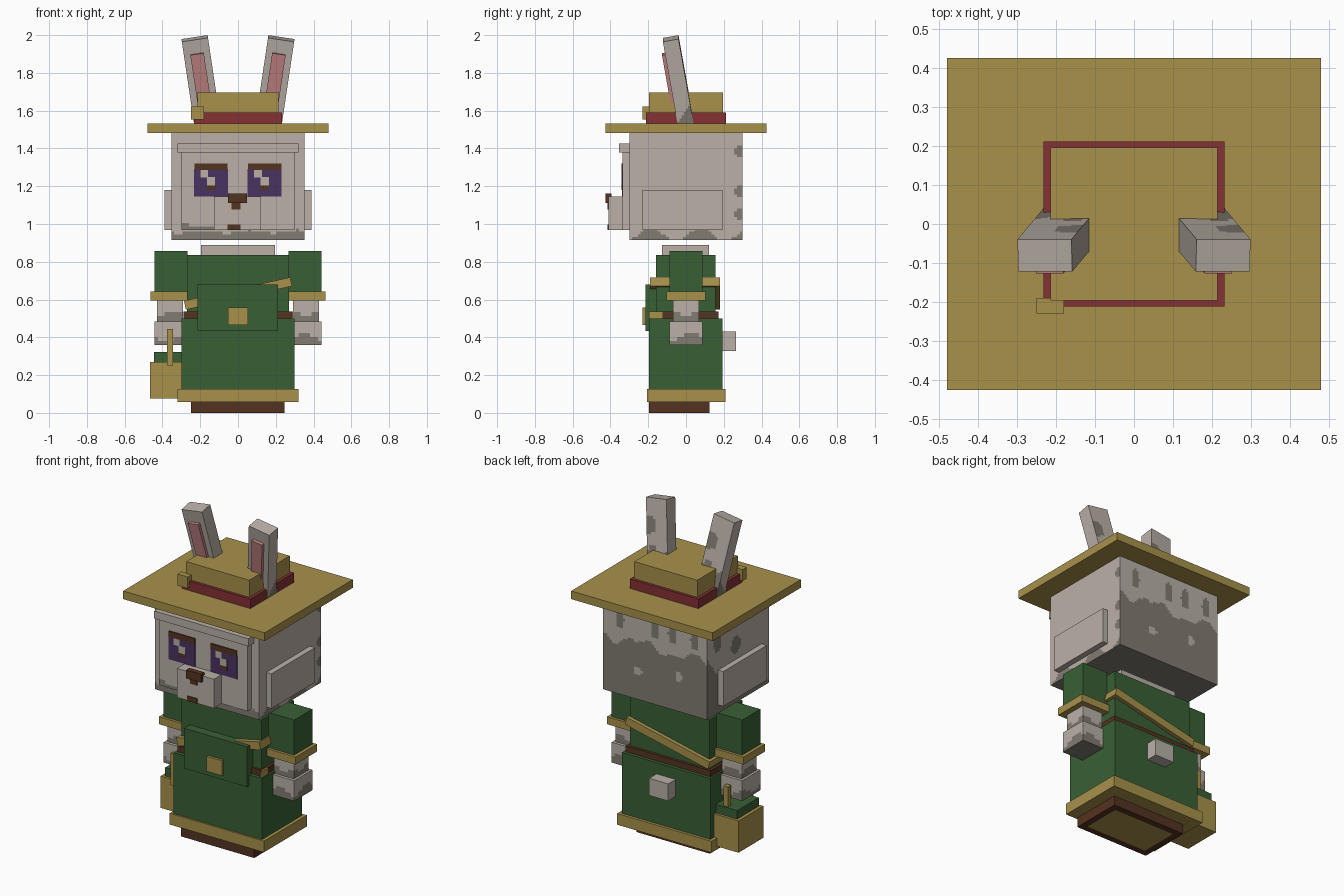
import bpy, bmesh
from math import sin, radians
from mathutils import Vector

cube = bpy.data.objects.get("Cube")
if cube:
    bpy.data.objects.remove(cube, do_unlink=True)


def linear(v):
    v /= 255
    return v / 12.92 if v <= 0.04045 else ((v + 0.055) / 1.055) ** 2.4


def material(name, *rgb):
    m = bpy.data.materials.new(name)
    m.use_nodes = True
    col = [linear(v) for v in rgb] + [1]
    m.diffuse_color = col
    m.node_tree.nodes["Principled BSDF"].inputs["Base Color"].default_value = col
    return m


fur = material("pale_fur", 186, 176, 167)
dark = material("dark_fur", 129, 123, 113)
green = material("green_cloth", 57, 96, 53)
straw = material("straw", 168, 145, 75)
red = material("red_ribbon", 134, 49, 54)
pink = material("pink_ear", 194, 131, 132)
purple = material("purple_eye", 74, 50, 98)
brown = material("brown_leather", 84, 51, 33)


def box(name, x, y, z, mat, alt=None, rule=None, step=0.02):
    """Box from three ranges; a rule(centre, normal) picks faces for the alt colour."""
    bm = bmesh.new()
    bmesh.ops.create_cube(bm, size=1)
    ranges = (sorted(x), sorted(y), sorted(z))
    for v in bm.verts:
        v.co = [r[0] if c < 0 else r[1] for c, r in zip(v.co, ranges)]
    if rule:
        for axis, (lo, hi) in enumerate(ranges):
            n = max(1, round((hi - lo) / step))
            for i in range(1, n):
                co, no = Vector(), Vector()
                co[axis], no[axis] = lo + (hi - lo) * i / n, 1
                bmesh.ops.bisect_plane(bm, geom=bm.verts[:] + bm.edges[:] + bm.faces[:],
                                       plane_co=co, plane_no=no)
        bm.normal_update()
        for f in bm.faces:
            f.material_index = int(rule(f.calc_center_median(), f.normal))
    me = bpy.data.meshes.new(name)
    bm.to_mesh(me)
    bm.free()
    me.materials.append(mat)
    if alt:
        me.materials.append(alt)
    ob = bpy.data.objects.new(name, me)
    bpy.context.collection.objects.link(ob)
    return ob


def span(c, half):
    return (c - half, c + half)


def sided(s, a, b):
    return (s * a, s * b)


def spot(u, v, cu, cv, ru, rv):
    return ((u - cu) / ru) ** 2 + ((v - cv) / rv) ** 2 < 1


# Fur patch rules
def head_patch(c, n):
    x, y, z = c
    if n.z < -0.5:
        return True
    if n.y < -0.5:
        return z < 0.96 + 0.008 * sin(25 * x)
    if n.y > 0.5:
        if spot(x, z, 0.12, 1.09, 0.03, 0.025) or spot(x, z, -0.16, 1.13, 0.025, 0.03):
            return False
        drops = any(spot(x, z, cx, 1.38, 0.03, 0.06) for cx in (-0.27, -0.12, 0, 0.24))
        return drops or z < 1.26 + 0.025 * sin(17 * x) + 0.015 * sin(41 * x)
    if n.x > 0.5:
        edge = any(spot(y, z, 0.29, cz, 0.03, 0.03) for cz in (1.05, 1.17, 1.38))
        return edge or z < 0.945 + 0.035 * sin(24 * y + 6)
    if n.x < -0.5:
        return z < 1.1 + 0.5 * y + 0.04 * sin(24 * y) or spot(y, z, 0.2, 1.36, 0.04, 0.07) \
            or spot(y, z, 0.02, 1.27, 0.05, 0.05)
    return False


def ear_patch(c, n):
    if n.y > 0.5:
        return c.z < 0.2 + 0.03 * sin(50 * c.x) or spot(c.x, c.z, 0.05, 0.34, 0.05, 0.05)
    return abs(n.x) > 0.5 and c.z < 0.1 + c.y


def hand_patch(c, n):
    return n.z < -0.5 or c.z < 0.4 + 0.02 * sin(30 * (c.x + c.y))


def arm_patch(c, n):
    return c.z < 0.53 + 0.015 * sin(40 * (c.x - c.y))


# Head and face
box("head", (-0.353, 0.353), (-0.3, 0.3), (0.915, 1.49), fur, dark, head_patch, 0.015)
box("face_plate", (-0.3, 0.3), (-0.335, -0.29), (0.967, 1.4), fur, dark,
    lambda c, n: c.z < 0.99 - 0.12 * (c.x + 0.2) and c.x < -0.1)
box("brow_ridge", (-0.32, 0.32), (-0.355, -0.29), (1.378, 1.425), fur)
box("muzzle", (-0.127, 0.123), (-0.41, -0.33), (0.967, 1.145), fur)
box("nose", (-0.053, 0.048), (-0.427, -0.395), (1.11, 1.162), brown)
box("nose_tip", (-0.035, 0.012), (-0.415, -0.408), (1.078, 1.11), brown)
box("mouth", (-0.055, 0.012), (-0.415, -0.408), (0.967, 0.997), brown)
for side, cx in (("right", -0.143), ("left", 0.141)):
    box(side + "_eye", span(cx, 0.09), (-0.339, -0.334), (1.146, 1.29), purple)
    box(side + "_eyelid", span(cx, 0.088), (-0.342, -0.334), (1.285, 1.32), brown)
    box(side + "_pupil", span(cx, 0.024), (-0.341, -0.334), (1.18, 1.21), brown)
    box(side + "_eye_glint_upper", span(cx - 0.035, 0.02), (-0.342, -0.334), (1.245, 1.285), fur)
    box(side + "_eye_glint_lower", span(cx, 0.022), (-0.342, -0.334), (1.205, 1.25), fur)

# Hat
box("hat_brim", (-0.48, 0.48), (-0.427, 0.427), (1.482, 1.532), straw)
box("hat_crown", (-0.214, 0.214), (-0.196, 0.196), (1.53, 1.695), straw)
box("hat_band", (-0.232, 0.232), (-0.212, 0.212), (1.53, 1.59), red)
box("hat_knot", (-0.25, -0.18), (-0.23, -0.19), (1.552, 1.622), straw)

# Mirrored parts: ears, cheeks and arms
for side, s in (("right", -1), ("left", 1)):
    ear = box(side + "_ear", span(0, 0.07), span(0, 0.042), (0, 0.495), fur, dark, ear_patch, 0.015)
    inner = box(side + "_inner_ear", span(0, 0.036), (-0.06, -0.03), (0.05, 0.42), pink)
    for part in (ear, inner):
        part.location = (s * 0.157, 0.005, 1.5)
        part.rotation_euler = (radians(10), s * radians(8.5), 0)
    box(side + "_cheek", sided(s, 0.34, 0.388), (-0.23, 0.193), (0.967, 1.18), fur)
    box(side + "_sleeve", sided(s, 0.268, 0.443), span(0, 0.088), (0.6, 0.857), green)
    box(side + "_cuff", sided(s, 0.266, 0.463), span(0, 0.104), (0.596, 0.642), straw)
    box(side + "_forearm", sided(s, 0.292, 0.428), span(0, 0.07), (0.47, 0.6), fur, dark, arm_patch)
    box(side + "_hand", sided(s, 0.3, 0.443), span(0, 0.088), (0.36, 0.485), fur, dark, hand_patch)

# Body
box("neck", (-0.195, 0.195), (-0.127, 0.123), (0.82, 0.89), fur)
box("upper_tunic", (-0.27, 0.27), (-0.16, 0.157), (0.48, 0.837), green)
box("belt", (-0.288, 0.288), (-0.173, 0.173), (0.49, 0.537), brown)
box("belt_tab", (0.284, 0.292), (-0.197, -0.125), (0.5, 0.537), straw)
box("lower_tunic", (-0.3, 0.3), (-0.196, 0.193), (0.07, 0.5), green)
box("hem_trim", (-0.32, 0.32), (-0.206, 0.21), (0.058, 0.127), straw)
box("feet", (-0.25, 0.247), (-0.196, 0.125), (0, 0.06), brown, straw,
    lambda c, n: n.z < -0.5 and abs(c.x) < 0.205 and abs(c.y + 0.035) < 0.12)
box("front_pouch", (-0.215, 0.213), (-0.215, -0.15), (0.433, 0.68), green)
box("pouch_buckle", (-0.054, 0.052), (-0.23, -0.21), (0.465, 0.557), straw)
box("tail", span(0, 0.065), (0.19, 0.265), (0.327, 0.432), fur)

# Sash slanting around the chest
sash = box("sash", span(0, 0.288), (-0.19, 0.181), span(0, 0.024), straw)
sash.location = (0, 0, 0.632)
sash.rotation_euler = (0, -radians(12.5), 0)

# Side satchel
box("satchel", (-0.465, -0.29), (-0.085, 0.155), (0.075, 0.27), straw)
box("satchel_flap", (-0.445, -0.29), (-0.07, 0.14), (0.27, 0.322), green)
for end, y in (("front", -0.1), ("back", 0.115)):
    box(end + "_satchel_strap", span(-0.36, 0.016), span(y, 0.015), (0.25, 0.445), straw)
